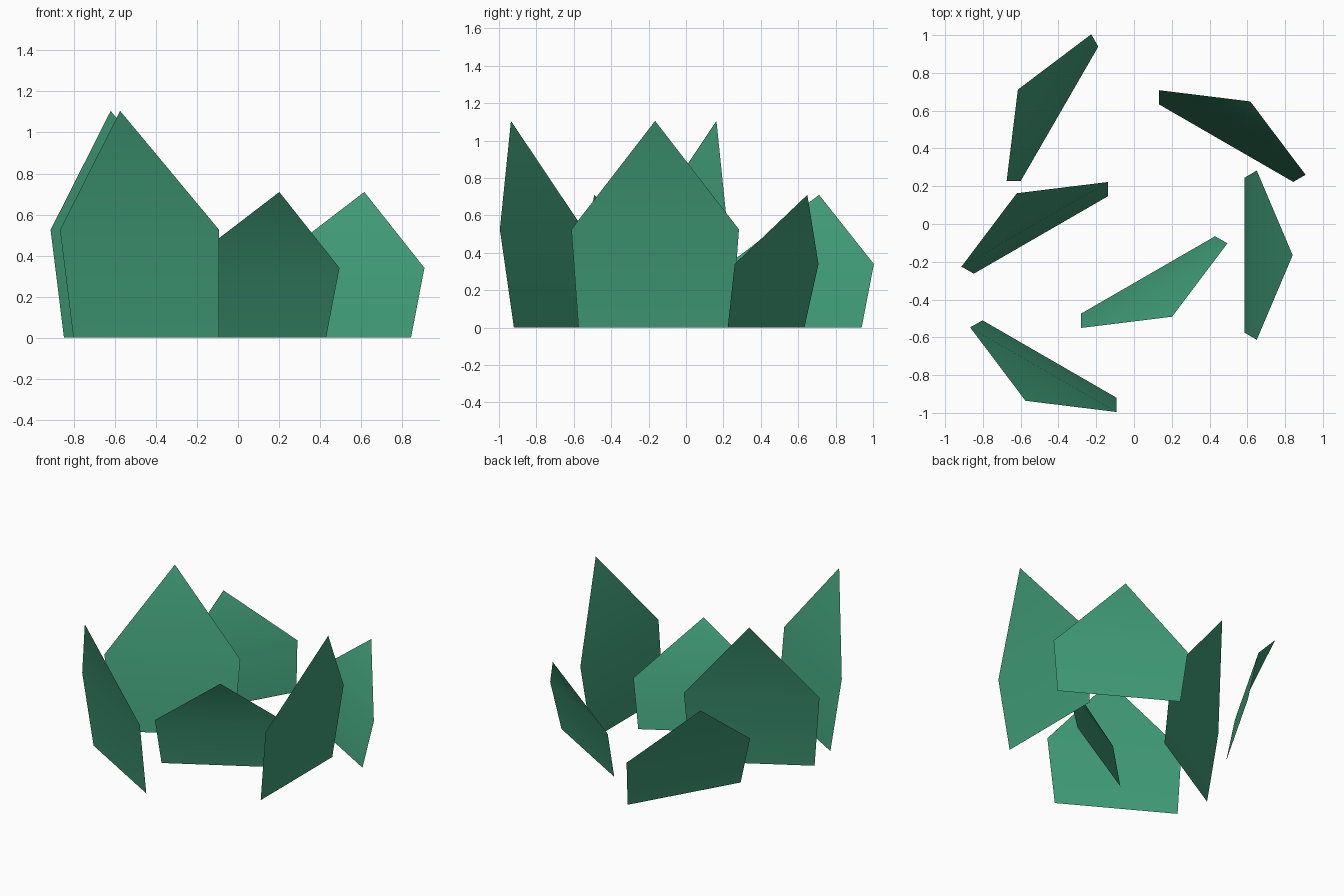
import bpy, bmesh
from math import radians
from mathutils import Matrix

if "Cube" in bpy.data.objects:
    bpy.data.objects.remove(bpy.data.objects["Cube"])

green = bpy.data.materials.new("leaf green")
green.diffuse_color = (0.052, 0.335, 0.19, 1)
green.use_nodes = True
green.node_tree.nodes["Principled BSDF"].inputs["Base Color"].default_value = green.diffuse_color


def leaf(name, x, y, angle, mid_z, top_z):
    """Bent five-sided leaf blade: a lower quad and a pointed tip leaning outward."""
    bm = bmesh.new()
    pts = [(0, -0.41, 0), (0, 0.41, 0), (0.065, 0.448, mid_z),
           (0.065, -0.448, mid_z), (0.255, 0, top_z)]
    v = [bm.verts.new(p) for p in pts]
    for ids in ((0, 1, 2, 3), (3, 2, 4)):
        f = bm.faces.new([v[i] for i in ids])
        f.smooth = True
    bm.transform(Matrix.Translation((x, y, 0)) @ Matrix.Rotation(radians(angle), 4, 'Z'))
    me = bpy.data.meshes.new(name)
    bm.to_mesh(me)
    bm.free()
    me.materials.append(green)
    bpy.context.collection.objects.link(bpy.data.objects.new(name, me))


# Tall leaves: base centre and facing angle
for i, (x, y, a) in enumerate([(0.585, -0.165, 0), (-0.447, -0.715, 240), (-0.493, -0.058, 120)]):
    leaf(f"tall_leaf_{i + 1}", x, y, a, 0.525, 1.105)

# Short leaves
for i, (x, y, a) in enumerate([(-0.394, 0.584, 150), (0.488, 0.428, 60), (0.074, -0.27, 300)]):
    leaf(f"short_leaf_{i + 1}", x, y, a, 0.34, 0.71)
